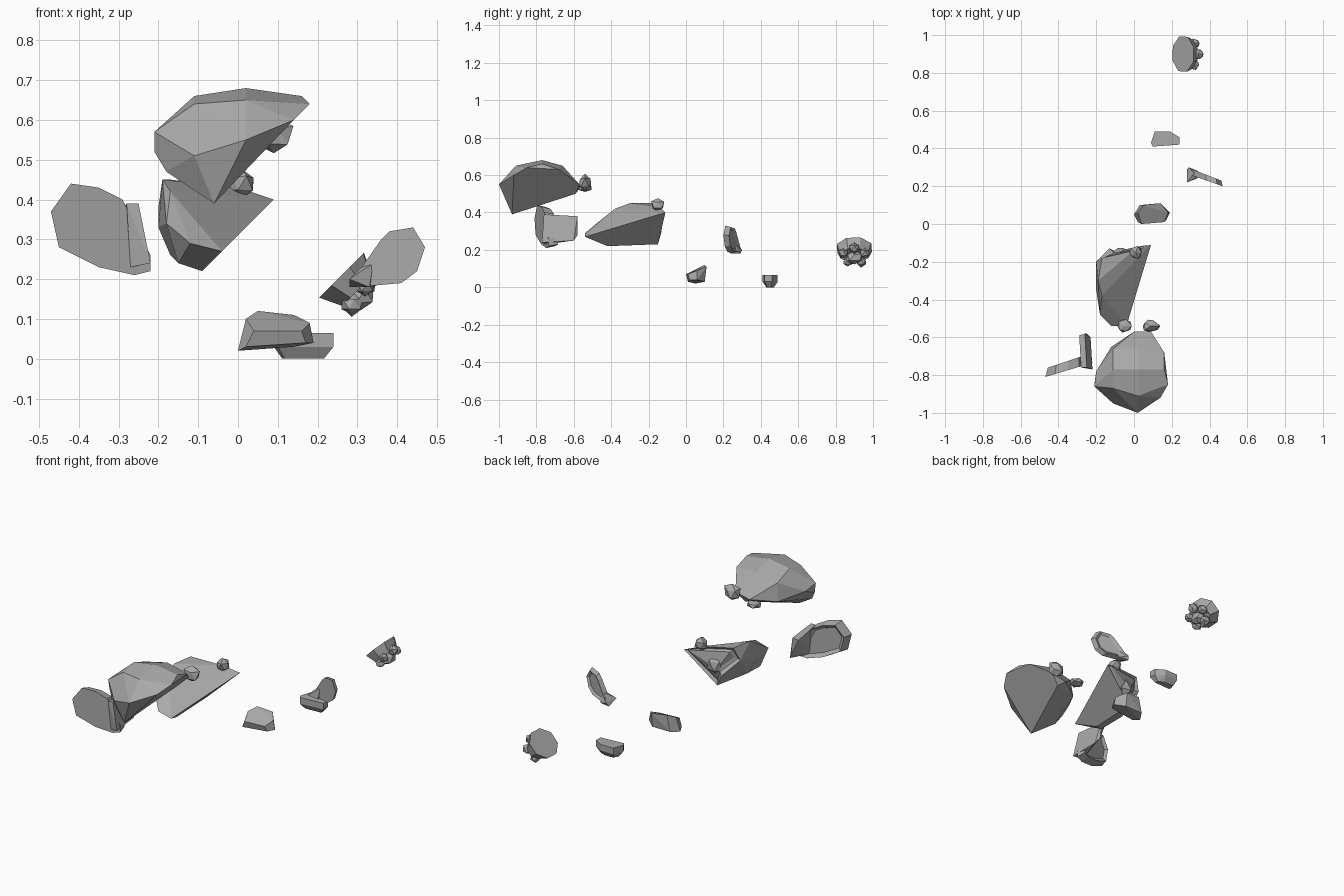
import bpy
import bmesh
import math
import random
from mathutils import Vector

default_cube = bpy.data.objects.get("Cube")
if default_cube:
    bpy.data.objects.remove(default_cube, do_unlink=True)

# One plain stone colour for everything
stone = bpy.data.materials.new("grey_stone")
stone.use_nodes = True
stone_colour = (0.4, 0.4, 0.4, 1)
stone.diffuse_color = stone_colour
stone.node_tree.nodes["Principled BSDF"].inputs["Base Color"].default_value = stone_colour


def finish(name, mesh_data):
    """Turn a bmesh into a flat shaded stone object."""
    bmesh.ops.recalc_face_normals(mesh_data, faces=mesh_data.faces)
    mesh = bpy.data.meshes.new(name)
    mesh_data.to_mesh(mesh)
    mesh_data.free()
    mesh.materials.append(stone)
    rock = bpy.data.objects.new(name, mesh)
    bpy.context.scene.collection.objects.link(rock)
    return rock


def hollow(mesh_data, direction, limit, rim, depth):
    """Sink the faces that look along a direction, leaving a rim."""
    direction = Vector(direction).normalized()
    for step in range(2):
        if step == 0:
            chosen = [f for f in mesh_data.faces if f.normal.dot(direction) > limit]
        bmesh.ops.inset_region(mesh_data, faces=chosen, thickness=rim, use_even_offset=False)
        corners = {v for f in chosen for v in f.verts}
        bmesh.ops.translate(mesh_data, verts=list(corners), vec=direction * -depth * (1 - step))


def chunk(name, points, recess=None):
    """Faceted rock: the hull around corner points given in hundredths."""
    mesh_data = bmesh.new()
    for point in points:
        mesh_data.verts.new(Vector(point) / 100)
    hull = bmesh.ops.convex_hull(mesh_data, input=mesh_data.verts)
    spare = [g for g in hull["geom_interior"] if isinstance(g, bmesh.types.BMVert)]
    bmesh.ops.delete(mesh_data, geom=spare, context="VERTS")
    bmesh.ops.dissolve_limit(mesh_data, angle_limit=math.radians(9),
                             verts=mesh_data.verts, edges=mesh_data.edges)
    bmesh.ops.recalc_face_normals(mesh_data, faces=mesh_data.faces)
    if recess:
        hollow(mesh_data, *recess)
    return finish(name, mesh_data)


def plate(name, outline, depth_at, thickness, recess=None):
    """Bent shard: a front outline whose depth follows its width."""
    front = [(x, depth_at(x), z) for x, z in outline]
    back = [(x * 0.9 + middle_of(outline, 0) * 0.1, y + thickness,
             z * 0.9 + middle_of(outline, 1) * 0.1) for x, y, z in front]
    return chunk(name, front + back, recess)


def middle_of(outline, axis):
    return sum(point[axis] for point in outline) / len(outline)


def pebble(name, centre, size, seed):
    """Small rough lump."""
    rng = random.Random(seed)
    mesh_data = bmesh.new()
    bmesh.ops.create_icosphere(mesh_data, subdivisions=1, radius=1)
    for vert in mesh_data.verts:
        vert.co *= rng.uniform(0.8, 1.1)
        vert.co = Vector(c + s * k for c, s, k in zip(centre, size, vert.co)) / 100
    return finish(name, mesh_data)


# Large upper boulder, cut flat underneath
chunk("upper_boulder", [
    (-11, -77, 66), (2, -77, 68), (16, -77, 66),
    (-11, -87, 64), (2, -91, 65), (18, -85, 64),
    (2, -100, 55), (-11, -95, 51), (-6, -93, 39), (14, -92, 60),
    (-21, -86, 57), (-21, -85, 52), (-18, -87, 47), (-20, -78, 55),
    (-11, -66, 62), (2, -66, 65), (16, -68, 63),
    (9, -57, 55), (0, -57, 53), (4, -59, 50), (-12, -65, 52)])
pebble("upper_boulder_right_lug", (9, -54, 56), (5, 4, 5), 3)
pebble("upper_boulder_left_lug", (-5, -54, 53), (4, 4, 2), 5)

# Middle boulder with a hollow, knobbed back
chunk("middle_boulder", [
    (9, -11, 40), (-4, -54, 27), (-19, -30, 45), (-17, -18, 45),
    (-18, -48, 34), (-12, -54, 29), (-17, -38, 42),
    (-9, -42, 22), (-15, -45, 24), (-17, -30, 26), (-20, -35, 33),
    (-20, -20, 38), (-9, -15, 23), (-13, -13, 30), (0, -14, 43)],
    ((-0.3, 1, 0), 0.6, 0.02, 0.025))
pebble("middle_boulder_knob", (-7, -16, 34), (6, 4, 6), 7)
pebble("middle_boulder_top_lug", (1, -15, 44), (4, 4, 4), 9)

# Bent shard on the right, made of two plates
plate("right_shard", [
    (-47, 37), (-42, 44), (-35, 43), (-29, 40), (-25, 33),
    (-22, 26), (-22, 22), (-26, 21), (-35, 23), (-45, 28)],
    lambda x: -81 + (x + 47) * 0.3, 5, ((0, 1, 0), 0.8, 0.02, 0.015))
chunk("right_shard_wing", [
    (-29, -59, 37), (-26, -58, 38), (-25, -76, 39), (-28, -76, 39),
    (-25, -58, 28), (-23, -60, 25), (-22, -77, 24), (-27, -75, 23)])

# Low slab with a sloping top
chunk("low_slab", [
    (2, 6, 10), (5, 10, 12), (14, 11, 11), (18, 6, 9), (16, 1, 7), (4, 0, 7),
    (0, 5, 2), (2, 1, 3), (19, 6, 4), (17, 2, 4), (14, 10, 3), (3, 10, 3)])

# Smallest slab, narrowing towards the ground
slab_top = [(9, 43), (11, 49), (19, 49), (24, 46), (24, 42), (10, 41)]
chunk("ground_slab", [(x, y, 6.5) for x, y in slab_top]
      + [(x, y, 3) for x, y in slab_top]
      + [(16 + (x - 16) * 0.7, 45 + (y - 45) * 0.5, 0) for x, y in slab_top])

# Curved shard on the left
plate("left_shard", [
    (29, 20), (36, 30), (38, 32), (44, 33), (47, 28), (45, 22), (41, 19), (30, 18)],
    lambda x: 20 + (47 - x) * 0.35, 3, ((0.3, 1, 0), 0.8, 0.015, 0.01))
chunk("left_shard_foot", [
    (28, 22, 20), (28, 29, 18), (29, 30, 20), (34, 28, 18),
    (33, 24, 18), (32, 27, 24), (34, 25, 24)])

# Rear rock: a flat disc face in front of a rough, bumpy body
disc, body = [], []
for i in range(8):
    turn = math.radians(45 * i + 20)
    across, along = math.cos(turn), math.sin(turn)
    disc.append((26 + 6 * across, 90 + 10 * along, 21 + 6 * across))
    body.append((30 + 4 * across, 90 + 8 * along, 17 + 4 * across))
chunk("rear_rock", disc + body, ((1, 0, -1), 0.8, 0.02, 0.01))
for i in range(5):
    turn = math.radians(72 * i)
    pebble("rear_rock_bump", (31 + 3 * math.cos(turn), 90 + 6 * math.sin(turn),
                              17 + 4 * math.cos(turn)), (3, 3, 3), i)
pebble("rear_rock_core", (31, 90, 16), (4, 5, 4), 11)
